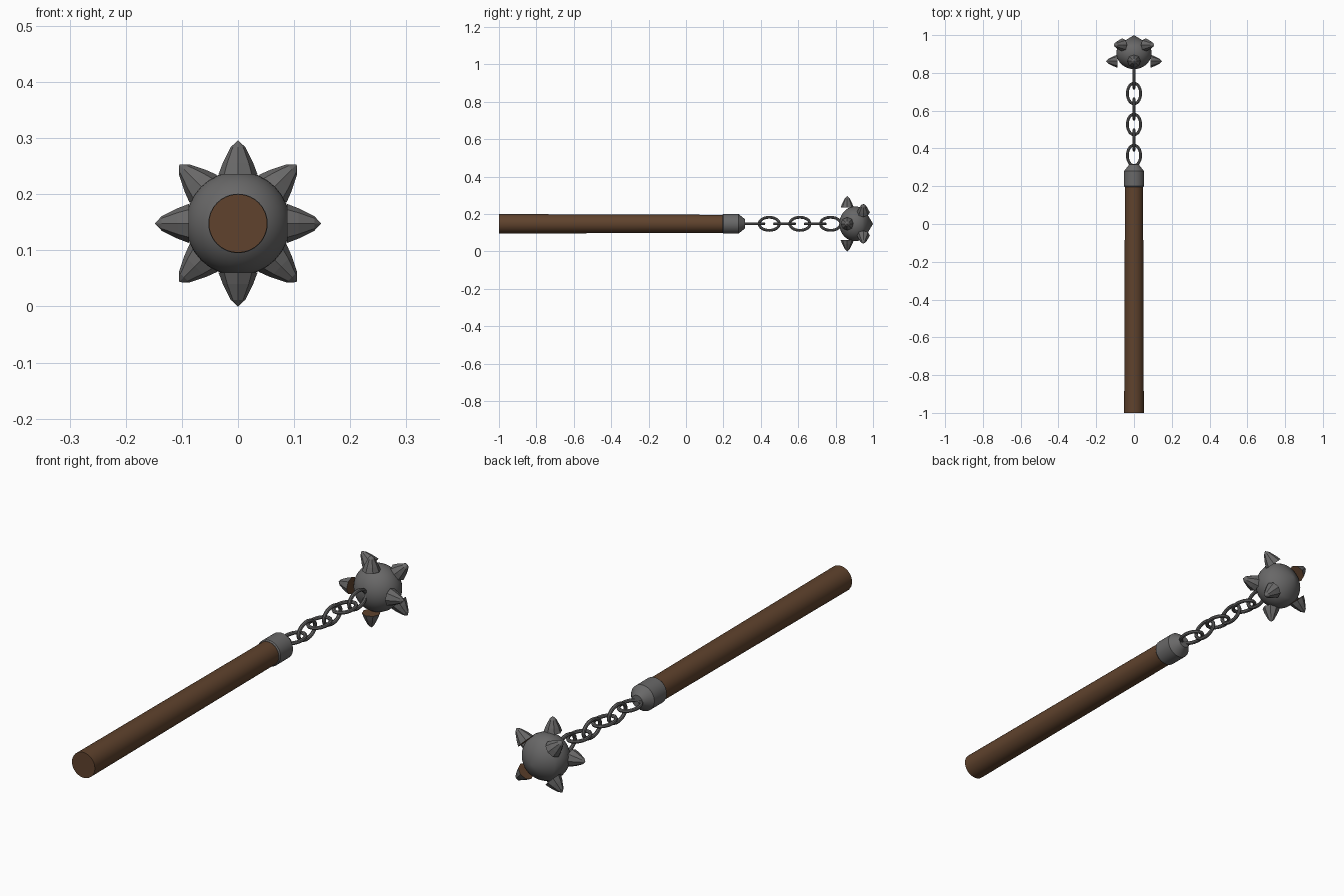
import bpy, bmesh
from math import sin, cos, pi, radians
from mathutils import Vector

cube = bpy.data.objects.get("Cube")
if cube:
    bpy.data.objects.remove(cube)

AXIS_Z = 0.148      # height of the weapon's long axis
BALL_Y = 0.905


def material(name, color):
    m = bpy.data.materials.new(name)
    m.use_nodes = True
    m.diffuse_color = color
    m.node_tree.nodes["Principled BSDF"].inputs["Base Color"].default_value = color
    return m


wood = material("brown wood", (0.115, 0.055, 0.026, 1))
iron = material("grey iron", (0.14, 0.138, 0.138, 1))


def finish(name, bm, mats, smooth=True):
    bmesh.ops.recalc_face_normals(bm, faces=bm.faces)
    mesh = bpy.data.meshes.new(name)
    bm.to_mesh(mesh)
    bm.free()
    for m in mats:
        mesh.materials.append(m)
    ob = bpy.data.objects.new(name, mesh)
    bpy.context.collection.objects.link(ob)
    if smooth:
        bpy.ops.object.select_all(action="DESELECT")
        ob.select_set(True)
        bpy.context.view_layer.objects.active = ob
        bpy.ops.object.shade_smooth_by_angle(angle=radians(35))
    return ob


def lathe(name, profile, origin, axis, sides, mats, smooth=True, cap_mat=0):
    """Revolve (radius, distance) pairs around an axis, closing the first end."""
    axis = Vector(axis).normalized()
    side = axis.cross(Vector((0, 1, 0)))
    side = side.normalized() if side.length > 0.01 else Vector((1, 0, 0))
    other = axis.cross(side)
    bm = bmesh.new()
    rings = []
    for r, d in profile:
        centre = Vector(origin) + axis * d
        if r == 0:
            rings.append([bm.verts.new(centre)] * sides)
        else:
            angles = [2 * pi * i / sides for i in range(sides)]
            rings.append([bm.verts.new(centre + r * (side * cos(a) + other * sin(a)))
                          for a in angles])
    for a, b in zip(rings, rings[1:]):
        for i in range(sides):
            j = (i + 1) % sides
            bm.faces.new(list(dict.fromkeys((a[i], a[j], b[j], b[i]))))
    for ring, (r, d) in ((rings[0], profile[0]), (rings[-1], profile[-1])):
        if r > 0:
            bm.faces.new(ring).material_index = cap_mat
    return finish(name, bm, mats, smooth)


# Handle and its metal end cap
start = (0, 0, AXIS_Z)
lathe("handle", [(0.052, -1), (0.048, 0.21)], start, (0, 1, 0), 32, [wood])
lathe("handle_ferrule", [(0.049, 0.195), (0.053, 0.2), (0.053, 0.28), (0.024, 0.316)],
      start, (0, 1, 0), 32, [iron])


# Chain of oval links, alternately flat and upright
def chain_link(name, y, upright):
    bm = bmesh.new()
    steps, tube, thick = 28, 8, 0.0075
    rings = []
    for i in range(steps):
        a = 2 * pi * i / steps
        centre = Vector((0.035 * cos(a), 0.054 * sin(a), 0))
        out = Vector((0.054 * cos(a), 0.035 * sin(a), 0)).normalized()
        ring = []
        for k in range(tube):
            t = 2 * pi * k / tube
            p = centre + thick * (out * cos(t) + Vector((0, 0, sin(t))))
            if upright:
                p = Vector((p.z, p.y, p.x))
            ring.append(bm.verts.new(p + Vector((0, y, AXIS_Z))))
        rings.append(ring)
    for i in range(steps):
        a, b = rings[i], rings[(i + 1) % steps]
        for k in range(tube):
            n = (k + 1) % tube
            bm.faces.new((a[k], a[n], b[n], b[k]))
    finish(name, bm, [iron])


for n in range(6):
    chain_link(f"chain_link_{n + 1}", 0.363 + 0.082 * n, n % 2 == 1)

# Ball with a blunt point at the far end
ball_profile = [(0.093 * sin(pi * i / 20), -0.085 * cos(pi * i / 20)) for i in range(15)]
ball_profile[0] = (0, -0.085)
ball_profile.append((0, 1 - BALL_Y))
lathe("spiked_ball", ball_profile, (0, BALL_Y, AXIS_Z), (0, 1, 0), 32, [iron])

# Eight faceted spikes: four straight ones near the chain, four diagonal ones behind
spike_profile = [(0.035, 0.087), (0.027, 0.108), (0.013, 0.136), (0, 0.148)]
for n in range(8):
    a = n * pi / 4
    y = BALL_Y + (0.043 if n % 2 else -0.043)
    lathe(f"spike_{n + 1}", spike_profile, (0, y, AXIS_Z), (cos(a), 0, sin(a)),
          8, [iron, wood], smooth=False, cap_mat=1)
